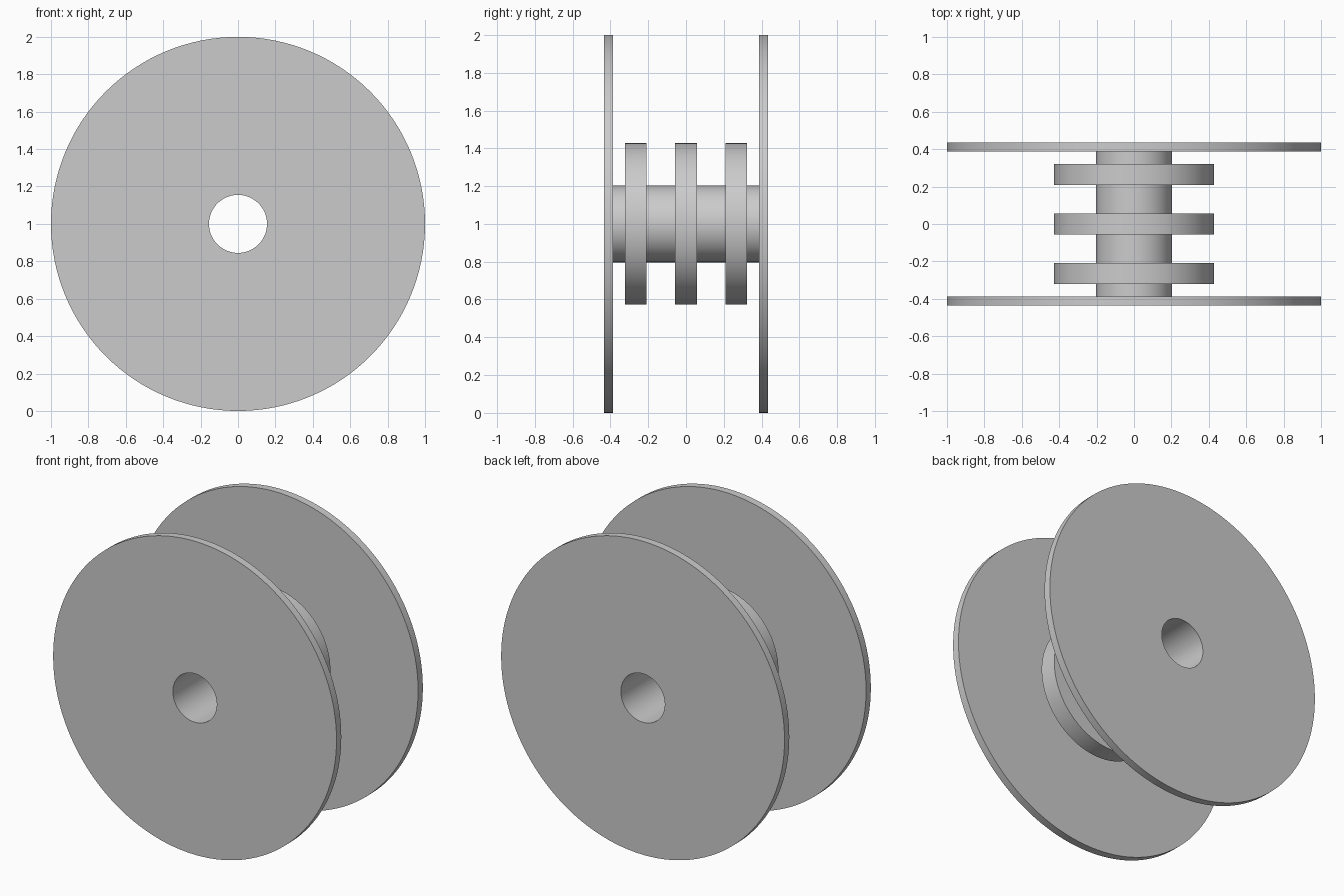
import bpy
import bmesh
from math import cos, sin, tau, radians

SEGMENTS = 128
BORE, HUB, COLLAR, FLANGE = 0.155, 0.203, 0.427, 1.0
FLANGE_IN, FLANGE_OUT = 0.387, 0.435
COLLAR_HALF = 0.057
COLLAR_CENTRES = (-0.265, 0.0, 0.265)

cube = bpy.data.objects.get("Cube")
if cube:
    bpy.data.objects.remove(cube, do_unlink=True)

grey = bpy.data.materials.new("plain grey")
grey.use_nodes = True
grey.diffuse_color = (0.6, 0.6, 0.6, 1)
grey.node_tree.nodes["Principled BSDF"].inputs["Base Color"].default_value = grey.diffuse_color


def lathe(name, profile):
    """Turn a closed (radius, y) profile around the axle at z = 1."""
    bm = bmesh.new()
    rings = []
    for i in range(SEGMENTS):
        a = tau * i / SEGMENTS
        rings.append([bm.verts.new((r * cos(a), y, 1 + r * sin(a))) for r, y in profile])
    n = len(profile)
    for i, ring in enumerate(rings):
        after = rings[(i + 1) % SEGMENTS]
        for j in range(n):
            k = (j + 1) % n
            bm.faces.new((ring[j], ring[k], after[k], after[j]))
    bmesh.ops.recalc_face_normals(bm, faces=bm.faces)
    mesh = bpy.data.meshes.new(name)
    bm.to_mesh(mesh)
    bm.free()
    mesh.materials.append(grey)
    obj = bpy.data.objects.new(name, mesh)
    bpy.context.collection.objects.link(obj)
    return obj


# Front flange, stepped hub with collars, back flange, then the bore
profile = [(BORE, -FLANGE_OUT), (FLANGE, -FLANGE_OUT), (FLANGE, -FLANGE_IN), (HUB, -FLANGE_IN)]
for c in COLLAR_CENTRES:
    lo, hi = c - COLLAR_HALF, c + COLLAR_HALF
    profile += [(HUB, lo), (COLLAR, lo), (COLLAR, hi), (HUB, hi)]
profile += [(HUB, FLANGE_IN), (FLANGE, FLANGE_IN), (FLANGE, FLANGE_OUT), (BORE, FLANGE_OUT)]

spool = lathe("flanged_spool", profile)

# Smooth round walls with crisp rims
bpy.ops.object.select_all(action="DESELECT")
spool.select_set(True)
bpy.context.view_layer.objects.active = spool
bpy.ops.object.shade_smooth_by_angle(angle=radians(30))
